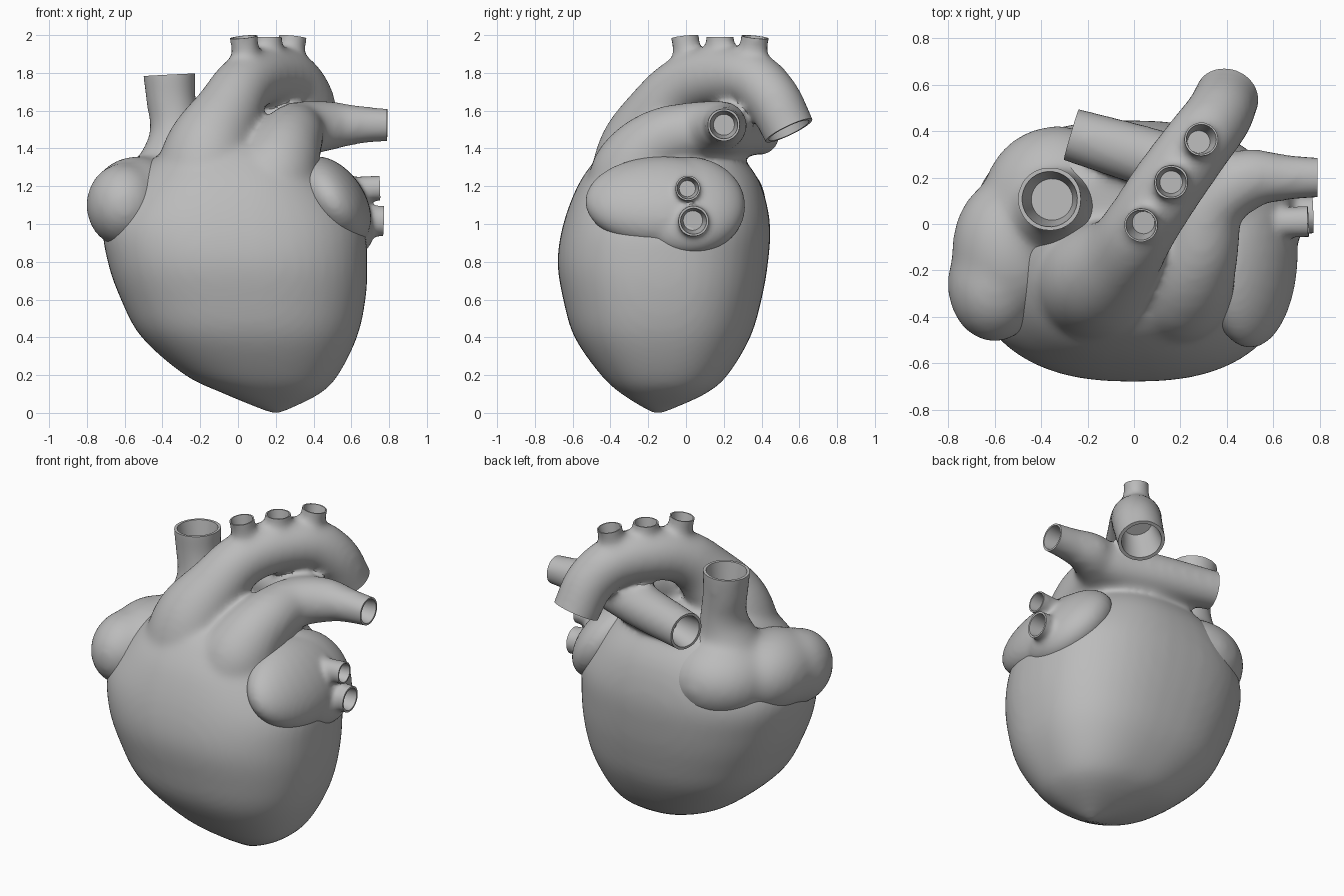
import bpy, bmesh, math
from mathutils import Vector, Matrix, Quaternion, Euler

SIDES = 32
cube = bpy.data.objects.get("Cube")
if cube:
    bpy.data.objects.remove(cube, do_unlink=True)

grey = bpy.data.materials.new("plain grey")
grey.use_nodes = True
grey.diffuse_color = (0.5, 0.5, 0.5, 1)
grey.node_tree.nodes["Principled BSDF"].inputs["Base Color"].default_value = grey.diffuse_color


def loft(bm, rings):
    """Skin a list of point rings and cap both ends."""
    loops = [[bm.verts.new(p) for p in ring] for ring in rings]
    n = len(loops[0])
    for a, b in zip(loops, loops[1:]):
        for i in range(n):
            j = (i + 1) % n
            bm.faces.new((a[i], a[j], b[j], b[i]))
    bm.faces.new(loops[0][::-1])
    bm.faces.new(loops[-1])


def spline(rows, steps=8):
    """Smooth curve through the rows (Catmull-Rom)."""
    pts = [Vector(r) for r in rows]
    pts = [2 * pts[0] - pts[1]] + pts + [2 * pts[-1] - pts[-2]]
    out = []
    for a, b, c, d in zip(pts, pts[1:], pts[2:], pts[3:]):
        for s in range(steps):
            t = s / steps
            out.append(b + (c - a) * t / 2 + (2 * a - 5 * b + 4 * c - d) * t * t / 2
                       + (3 * b - a - 3 * c + d) * t ** 3 / 2)
    return out + [pts[-2]]


def circle(centre, radius, turn):
    ring = []
    for i in range(SIDES):
        a = math.tau * i / SIDES
        ring.append(centre + turn @ Vector((math.cos(a), math.sin(a), 0)) * radius)
    return ring


def vessel(bm, rows, mouths):
    """Tube through rows of x, y, z, radius; its far end is an open mouth."""
    path = spline(rows)
    end = path[-1]
    axis = (end - path[-3]).to_3d().normalized()
    mouths.append((end.to_3d(), axis, end.w))
    path.append(Vector((*(end.to_3d() + axis * 0.07), end.w)))
    turn, last, rings = Quaternion(), Vector((0, 0, 1)), []
    for i, p in enumerate(path):
        ahead = path[min(i + 1, len(path) - 1)]
        behind = path[max(i - 1, 0)]
        axis = (ahead - behind).to_3d().normalized()
        turn = last.rotation_difference(axis) @ turn
        last = axis
        rings.append(circle(p.to_3d(), p.w, turn))
    loft(bm, rings)


def ellipsoid(bm, centre, radii, tilt=0):
    place = Matrix.LocRotScale(Vector(centre), Euler((0, tilt, 0)), Vector(radii))
    bmesh.ops.create_uvsphere(bm, u_segments=SIDES, v_segments=24, radius=1, matrix=place)


def to_object(name, bm):
    bmesh.ops.recalc_face_normals(bm, faces=bm.faces)
    mesh = bpy.data.meshes.new(name)
    bm.to_mesh(mesh)
    bm.free()
    mesh.materials.append(grey)
    obj = bpy.data.objects.new(name, mesh)
    bpy.context.collection.objects.link(obj)
    return obj


def mouth_cutter(centre, axis, radius):
    """Trims a vessel flat and bores it hollow."""
    bm = bmesh.new()
    turn = axis.to_track_quat('Z', 'Y')
    bore, wide = radius * 0.84, radius * 1.25
    profile = [(bore * 0.75, -1.4 * radius), (bore, 0), (wide, 0), (wide, 0.13)]
    loft(bm, [circle(centre + axis * h, r, turn) for r, h in profile])
    cutter = to_object("mouth_cutter", bm)
    cutter.hide_render = True
    return cutter


def finish(name, bm, mouths, voxel, blend):
    """Fuse the parts, soften the joins, then open the vessel mouths."""
    obj = to_object(name, bm)
    fuse = obj.modifiers.new("fuse", 'REMESH')
    fuse.mode, fuse.voxel_size = 'VOXEL', voxel
    soft = obj.modifiers.new("soften", 'SMOOTH')
    soft.factor, soft.iterations = 0.5, blend
    cutters = [mouth_cutter(*m) for m in mouths]
    for cutter in cutters:
        cut = obj.modifiers.new("mouth", 'BOOLEAN')
        cut.operation, cut.solver, cut.object = 'DIFFERENCE', 'EXACT', cutter
    bpy.ops.object.select_all(action='DESELECT')
    obj.select_set(True)
    bpy.context.view_layer.objects.active = obj
    for mod in list(obj.modifiers):
        bpy.ops.object.modifier_apply(modifier=mod.name)
    for cutter in cutters:
        bpy.data.objects.remove(cutter, do_unlink=True)
    bpy.ops.object.shade_smooth_by_angle(angle=math.radians(40))


# Ventricles: rounded sections given as height, x limits, y limits
bm, mouths = bmesh.new(), []
sections = [
    (0.0, 0.17, 0.23, -0.18, -0.12), (0.1, -0.07, 0.43, -0.34, 0.1),
    (0.2, -0.28, 0.53, -0.45, 0.22), (0.4, -0.51, 0.63, -0.59, 0.34),
    (0.6, -0.62, 0.675, -0.65, 0.4), (0.8, -0.69, 0.685, -0.68, 0.435),
    (1.0, -0.71, 0.66, -0.65, 0.445), (1.2, -0.59, 0.53, -0.575, 0.4),
    (1.34, -0.46, 0.4, -0.48, 0.31), (1.41, -0.35, 0.3, -0.4, 0.22)]


def section_ring(row):
    z, x0, x1, y0, y1 = row
    ring = []
    for i in range(48):
        a = math.tau * i / 48
        c, s = math.cos(a), math.sin(a)
        x = math.copysign(abs(c) ** 0.82, c) * (x1 - x0) / 2
        y = math.copysign(abs(s) ** 0.82, s) * (y1 - y0) / 2
        ring.append(Vector(((x0 + x1) / 2 + x, (y0 + y1) / 2 + y, z)))
    return ring


loft(bm, [section_ring(row) for row in spline(sections, 5)])

# Aorta with its arch, and the three branches on top
vessel(bm, [(-0.16, -0.18, 0.95, 0.3), (-0.17, -0.23, 1.2, 0.28), (-0.145, -0.22, 1.4, 0.24),
            (-0.05, -0.13, 1.6, 0.18), (0.03, -0.01, 1.73, 0.16), (0.14, 0.16, 1.785, 0.157),
            (0.27, 0.34, 1.77, 0.152), (0.36, 0.46, 1.66, 0.147), (0.4, 0.545, 1.495, 0.14)], mouths)
for x, y, lean in ((0.03, -0.005, -0.02), (0.16, 0.18, 0), (0.29, 0.365, 0.02)):
    vessel(bm, [(x - lean, y - lean, 1.76, 0.1), (x - lean / 2, y - lean / 2, 1.89, 0.075),
                (x, y, 1.99, 0.077)], mouths)

# Pulmonary trunk bending to the left, and the right branch
vessel(bm, [(0.18, -0.2, 0.95, 0.25), (0.19, -0.28, 1.2, 0.24), (0.23, -0.235, 1.34, 0.21),
            (0.28, -0.11, 1.45, 0.172), (0.33, 0.08, 1.5, 0.15), (0.48, 0.19, 1.52, 0.132),
            (0.64, 0.2, 1.525, 0.102), (0.79, 0.2, 1.525, 0.088)], mouths)
vessel(bm, [(0.55, 0.17, 1.52, 0.11), (0.3, 0.21, 1.5, 0.135), (0.05, 0.29, 1.49, 0.13),
            (-0.27, 0.385, 1.48, 0.117)], mouths)
finish("ventricles_and_arteries", bm, mouths, 0.02, 16)

# Right atrium with the upper great vein
bm, mouths = bmesh.new(), []
ellipsoid(bm, (-0.33, 0.08, 1.12), (0.33, 0.345, 0.265))
ellipsoid(bm, (-0.6, -0.26, 1.1), (0.205, 0.25, 0.225))
ellipsoid(bm, (-0.53, -0.11, 1.12), (0.255, 0.32, 0.24))
vessel(bm, [(-0.38, 0.04, 1.1, 0.29), (-0.34, 0.07, 1.34, 0.185), (-0.33, 0.09, 1.5, 0.137),
            (-0.355, 0.105, 1.66, 0.134), (-0.363, 0.107, 1.79, 0.142)], mouths)
finish("right_atrium", bm, mouths, 0.02, 30)

# Left atrium with its two veins
bm, mouths = bmesh.new(), []
ellipsoid(bm, (0.5, -0.12, 1.12), (0.17, 0.415, 0.265), -0.607)
ellipsoid(bm, (0.5, 0.01, 1.095), (0.17, 0.305, 0.295), -0.607)
vessel(bm, [(0.45, 0, 1.18, 0.065), (0.6, 0.005, 1.185, 0.065), (0.75, 0.01, 1.19, 0.068)], mouths)
vessel(bm, [(0.45, 0.03, 1.02, 0.08), (0.6, 0.035, 1.02, 0.08), (0.77, 0.04, 1.015, 0.082)], mouths)
finish("left_atrium", bm, mouths, 0.015, 10)
